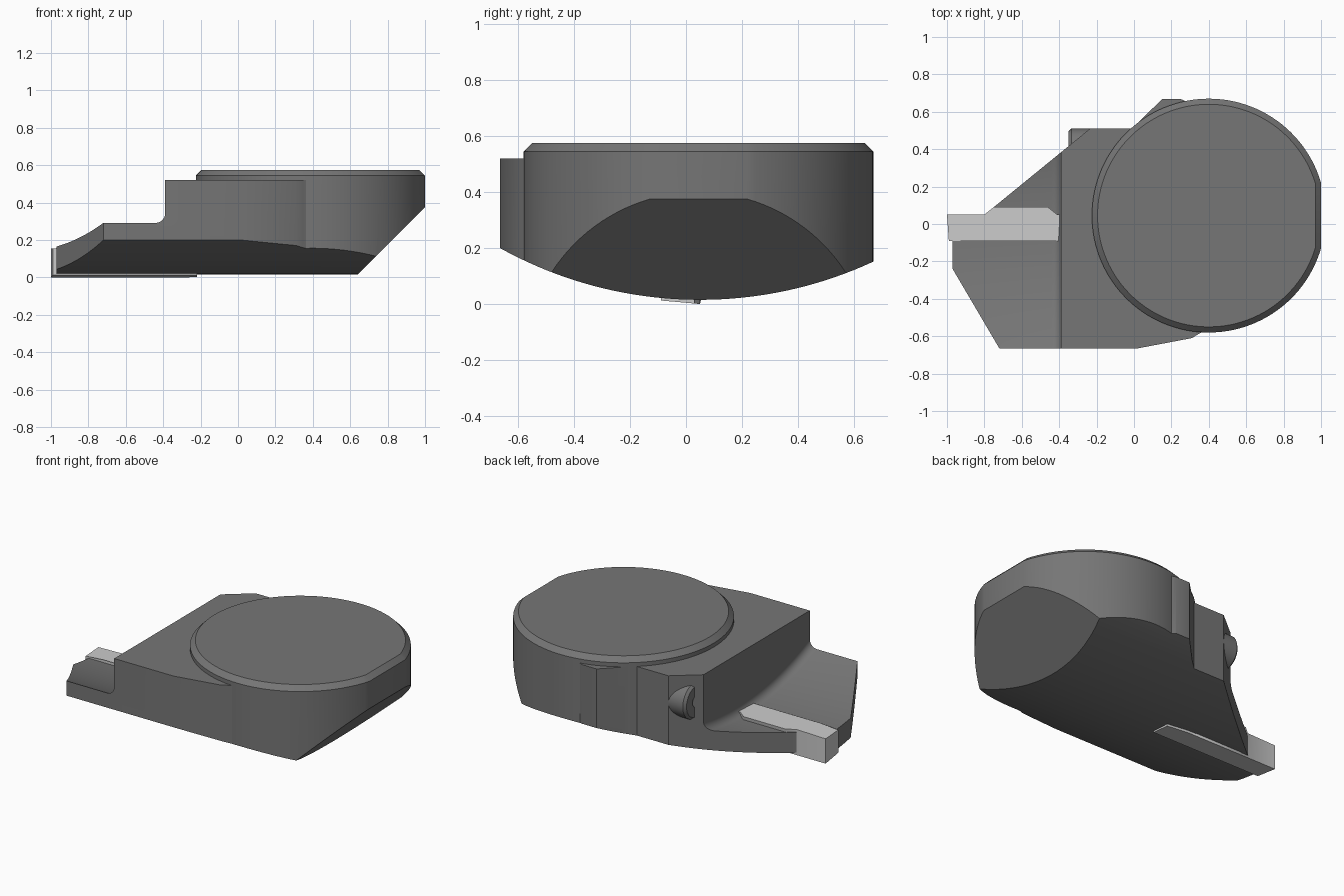
import bpy, bmesh
from math import sin, cos, pi, acos, sqrt

if "Cube" in bpy.data.objects:
    bpy.data.objects.remove(bpy.data.objects["Cube"])


def loft(name, rings):
    """Closed solid through matching rings of 3D points."""
    bm = bmesh.new()
    rows = [[bm.verts.new(p) for p in r] for r in rings]
    n = len(rows[0])
    for a, b in zip(rows, rows[1:]):
        for i in range(n):
            j = (i + 1) % n
            bm.faces.new((a[i], a[j], b[j], b[i]))
    bm.faces.new(rows[0][::-1])
    bm.faces.new(rows[-1])
    if bm.calc_volume(signed=True) < 0:
        bmesh.ops.reverse_faces(bm, faces=bm.faces)
    me = bpy.data.meshes.new(name)
    bm.to_mesh(me)
    bm.free()
    ob = bpy.data.objects.new(name, me)
    bpy.context.collection.objects.link(ob)
    return ob


def activate(ob):
    bpy.ops.object.select_all(action='DESELECT')
    ob.select_set(True)
    bpy.context.view_layer.objects.active = ob


def boolean(ob, tool, op):
    m = ob.modifiers.new(op, 'BOOLEAN')
    m.object, m.operation, m.solver = tool, op, 'EXACT'
    activate(ob)
    bpy.ops.object.modifier_apply(modifier=m.name)
    bpy.data.objects.remove(tool)


def finish(ob, shade):
    mat = bpy.data.materials.new(ob.name + "_grey")
    mat.diffuse_color = (shade, shade, shade, 1)
    mat.use_nodes = True
    mat.node_tree.nodes["Principled BSDF"].inputs["Base Color"].default_value = mat.diffuse_color
    ob.data.materials.clear()
    ob.data.materials.append(mat)
    activate(ob)
    bpy.ops.object.shade_smooth_by_angle(angle=0.45)


def arc_z(y, z0, r):
    return z0 + r - sqrt(r * r - (y - 0.05) ** 2)


# Block outline seen from above: arm, shoulder and the part under the disc
outline = [(-0.97, -0.24), (-0.72, -0.665), (0.02, -0.665), (0.31, -0.61),
           (0.345, -0.588), (0.42, -0.55), (0.5, 0), (0.4, 0.6), (0.25, 0.668),
           (0.15, 0.668), (-0.01, 0.51), (-0.235, 0.51), (-0.75, 0.09),
           (-0.8, 0.05), (-0.87, 0.0), (-0.97, -0.05)]
body = loft("holder_body", [[(x, y, z) for x, y in outline] for z in (-0.05, 0.52)])

# Hollow top of the arm, with a filleted step up to the block
ys = [-0.8 + 1.6 * i / 48 for i in range(49)]
steps = []
for y in ys:
    f = arc_z(y, 0.142, 1.78)
    fillet = [(-0.44 + 0.05 * sin(t), y, f + 0.05 - 0.05 * cos(t))
              for t in (pi / 2 * i / 8 for i in range(9))]
    steps.append([(-1.3, y, 1), (-1.3, y, f)] + fillet + [(-0.39, y, 1)])
boolean(body, loft("step_cut", steps), 'DIFFERENCE')


# Round head with one flat side and a chamfered rim
def head_ring(r, flat, z, n=112):
    a = acos(flat / r)
    return [(0.4 + r * cos(t), 0.045 + r * sin(t), z)
            for t in (a + (2 * pi - 2 * a) * i / n for i in range(n + 1))]


head = loft("head", [head_ring(0.625, 0.6, -0.06), head_ring(0.625, 0.6, 0.545),
                     head_ring(0.595, 0.57, 0.575)])
boolean(body, head, 'UNION')

# Rounded underside
under = [(y, arc_z(y, 0.015, 1.474)) for y in ys] + [(0.8, -0.3), (-0.8, -0.3)]
boolean(body, loft("under_cut", [[(x, y, z) for y, z in under] for x in (-1.5, 1.5)]),
        'DIFFERENCE')

# Sloping end below the head
ramp = [(0.425, -0.2), (1.3, 0.675), (1.3, -0.2)]
boolean(body, loft("ramp_cut", [[(x, y, z) for x, z in ramp] for y in (-1, 1)]),
        'DIFFERENCE')
finish(body, 0.18)

# Pale cutting insert lying along the arm, its underside following the body
tip = [(-1.0, 0.05, 0.155), (-0.99, -0.09, 0.155), (-0.87, -0.09, 0.165),
       (-0.22, -0.09, 0.165), (-0.22, 0.03, 0.165), (-0.36, 0.05, 0.165),
       (-0.41, 0.05, 0.165), (-0.46, 0.09, 0.165), (-0.75, 0.09, 0.165),
       (-0.8, 0.05, 0.16)]
insert = loft("cutting_insert", [
    [(x, min(y, 0.05), (0.05 - min(y, 0.05)) * 0.09) for x, y, z in tip], tip])
finish(insert, 0.55)

# Clamp screw head in the slanted side, with a small socket
profile = [(-0.2, 0.11), (-0.335, 0.11), (-0.35, 0.095), (-0.35, 0.035), (-0.325, 0.035)]
screw = loft("clamp_screw", [
    [(x, 0.4 + r * cos(2 * pi * i / 40), 0.35 + r * sin(2 * pi * i / 40))
     for i in range(40)] for x, r in profile])
finish(screw, 0.18)
